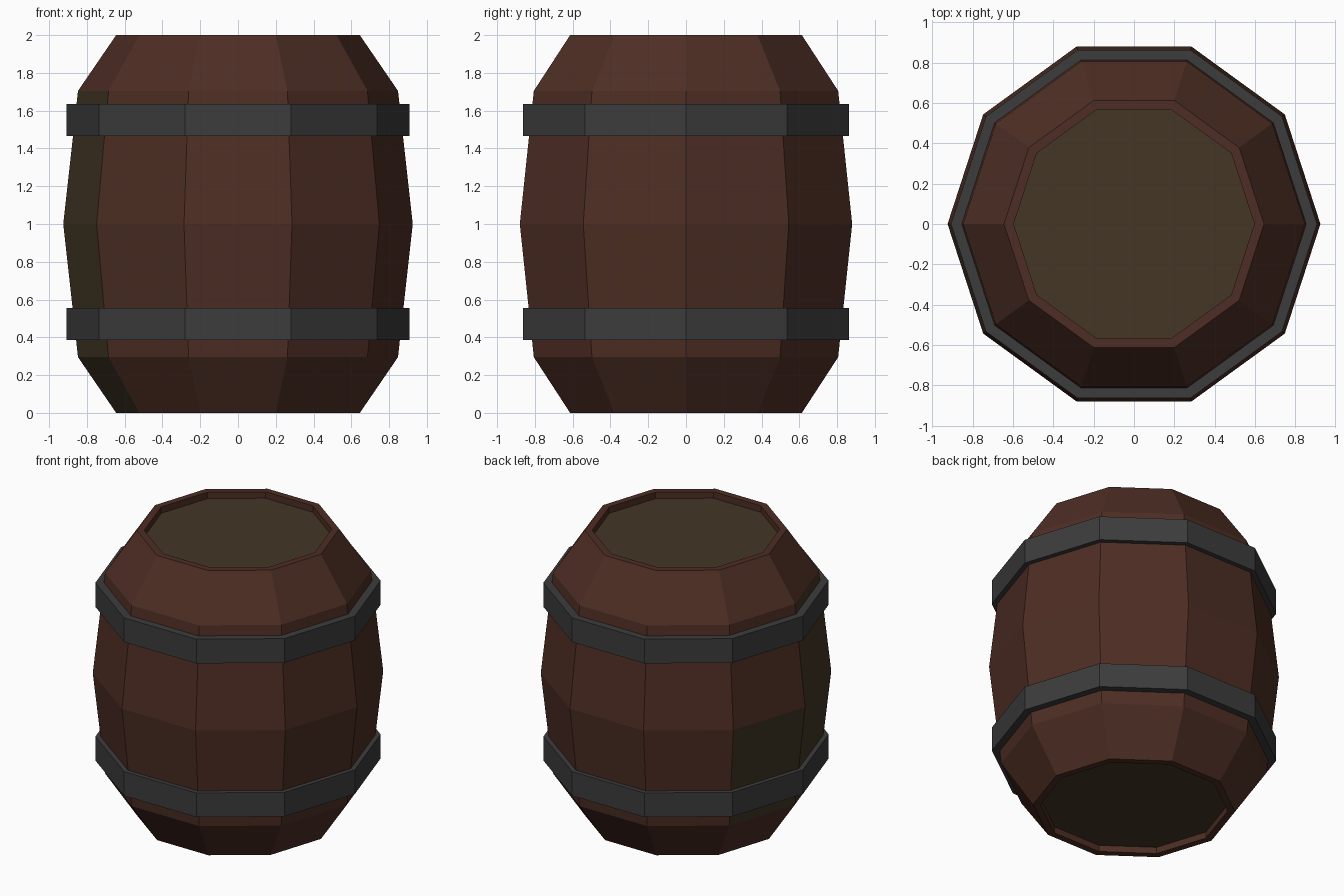
import bpy, bmesh
from math import cos, sin, pi

if "Cube" in bpy.data.objects:
    bpy.data.objects.remove(bpy.data.objects["Cube"])

SIDES = 10


def material(name, rgb):
    m = bpy.data.materials.new(name)
    m.diffuse_color = (*rgb, 1)
    m.use_nodes = True
    m.node_tree.nodes["Principled BSDF"].inputs["Base Color"].default_value = m.diffuse_color
    return m


wood = material("dark_wood", (0.075, 0.027, 0.017))
lid = material("lid_wood", (0.056, 0.037, 0.018))
iron = material("iron", (0.045, 0.045, 0.045))


def lathe(name, profile, mats, closed=False):
    """Revolve (radius, z) points into ten flat sides; cap the ends if open."""
    bm = bmesh.new()
    rings = [[bm.verts.new((r * cos(2 * pi * i / SIDES), r * sin(2 * pi * i / SIDES), z))
              for i in range(SIDES)] for r, z in profile]
    bands = []
    for k in range(len(rings) if closed else len(rings) - 1):
        a, b = rings[k], rings[(k + 1) % len(rings)]
        bands.append([bm.faces.new((a[i], a[(i + 1) % SIDES], b[(i + 1) % SIDES], b[i]))
                      for i in range(SIDES)])
    if not closed:
        for ring in (rings[0][::-1], rings[-1]):
            bm.faces.new(ring).material_index = 1
        # odd staves on the left side share the lid colour
        for band, side in ((2, 5), (3, 5), (4, 5), (3, 4)):
            bands[band][side].material_index = 1
    bmesh.ops.recalc_face_normals(bm, faces=bm.faces)
    mesh = bpy.data.meshes.new(name)
    bm.to_mesh(mesh)
    bm.free()
    for m in mats:
        mesh.materials.append(m)
    obj = bpy.data.objects.new(name, mesh)
    bpy.context.collection.objects.link(obj)
    return obj


# Barrel body with a recessed lid at each end
half = [(0.597, 0.045), (0.597, 0), (0.645, 0), (0.847, 0.295)]
body = half + [(0.925, 1.0)] + [(r, 2 - z) for r, z in reversed(half)]
lathe("barrel_body", body, [wood, lid])

# Iron hoops
for name, z in (("lower_hoop", 0.385), ("upper_hoop", 1.465)):
    lathe(name, [(0.85, z), (0.908, z), (0.908, z + 0.17), (0.85, z + 0.17)], [iron], closed=True)
